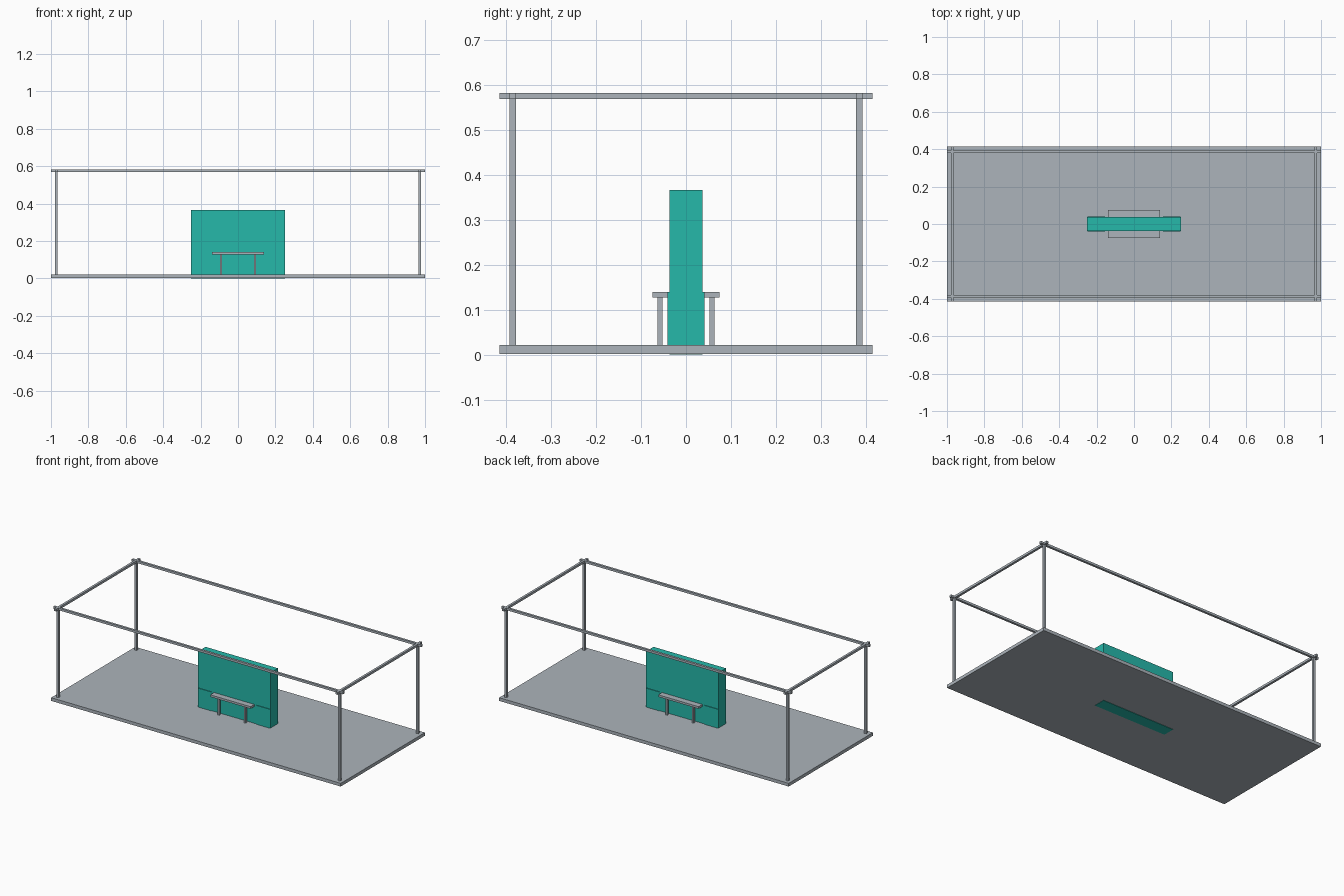
import bpy

if "Cube" in bpy.data.objects:
    bpy.data.objects.remove(bpy.data.objects["Cube"])


def srgb(r, g, b):
    def lin(c):
        c /= 255
        return c / 12.92 if c <= 0.04045 else ((c + 0.055) / 1.055) ** 2.4
    return (lin(r), lin(g), lin(b), 1)


def material(name, rgb):
    m = bpy.data.materials.new(name)
    m.diffuse_color = srgb(*rgb)
    m.use_nodes = True
    m.node_tree.nodes["Principled BSDF"].inputs["Base Color"].default_value = m.diffuse_color
    return m


GREY = material("light grey", (172, 180, 187))
TEAL = material("teal", (38, 184, 170))


def box(name, x, y, z, mat):
    """Box from (min, max) ranges on each axis."""
    mid = [(a + b) / 2 for a, b in (x, y, z)]
    size = [b - a for a, b in (x, y, z)]
    bpy.ops.mesh.primitive_cube_add(size=1, location=mid)
    ob = bpy.context.object
    ob.name = name
    ob.scale = size
    bpy.ops.object.transform_apply(location=False, rotation=False, scale=True)
    ob.data.materials.append(mat)
    return ob


def around(c, w):
    return (c - w / 2, c + w / 2)


HX, HY = 1.0, 0.415          # half size of the floor
PX, PY = 0.972, 0.386        # corner post position
W = 0.014                    # frame bar thickness
FLOOR, TOP = 0.022, 0.583

# floor slab
box("floor", (-HX, HX), (-HY, HY), (0.002, FLOOR), GREY)

# overhead frame: posts and crossing rails
for sx in (-1, 1):
    for sy in (-1, 1):
        box("corner_post", around(sx * PX, W), around(sy * PY, W),
            (FLOOR, TOP - W), GREY)
for s in (-1, 1):
    box("long_rail", (-HX, HX), around(s * PY, W), (TOP - W, TOP), GREY)
    box("short_rail", around(s * PX, W), (-HY, HY), (TOP - W, TOP), GREY)

# central display wall, set through the floor
box("display_wall", (-0.25, 0.25), (-0.037, 0.037), (0, 0.367), TEAL)

# raised lower cabinets on each end of the wall
for s in (-1, 1):
    box("cabinet", around(s * 0.202, 0.092), (-0.041, 0.041),
        (FLOOR, 0.14), TEAL)

# counter passing through the wall, with legs on both sides
box("counter_top", (-0.139, 0.139), (-0.0745, 0.0745), (0.127, 0.14), GREY)
for sx in (-1, 1):
    for sy in (-1, 1):
        box("counter_leg", around(sx * 0.091, 0.012),
            around(sy * 0.058, 0.012), (FLOOR, 0.127), GREY)
